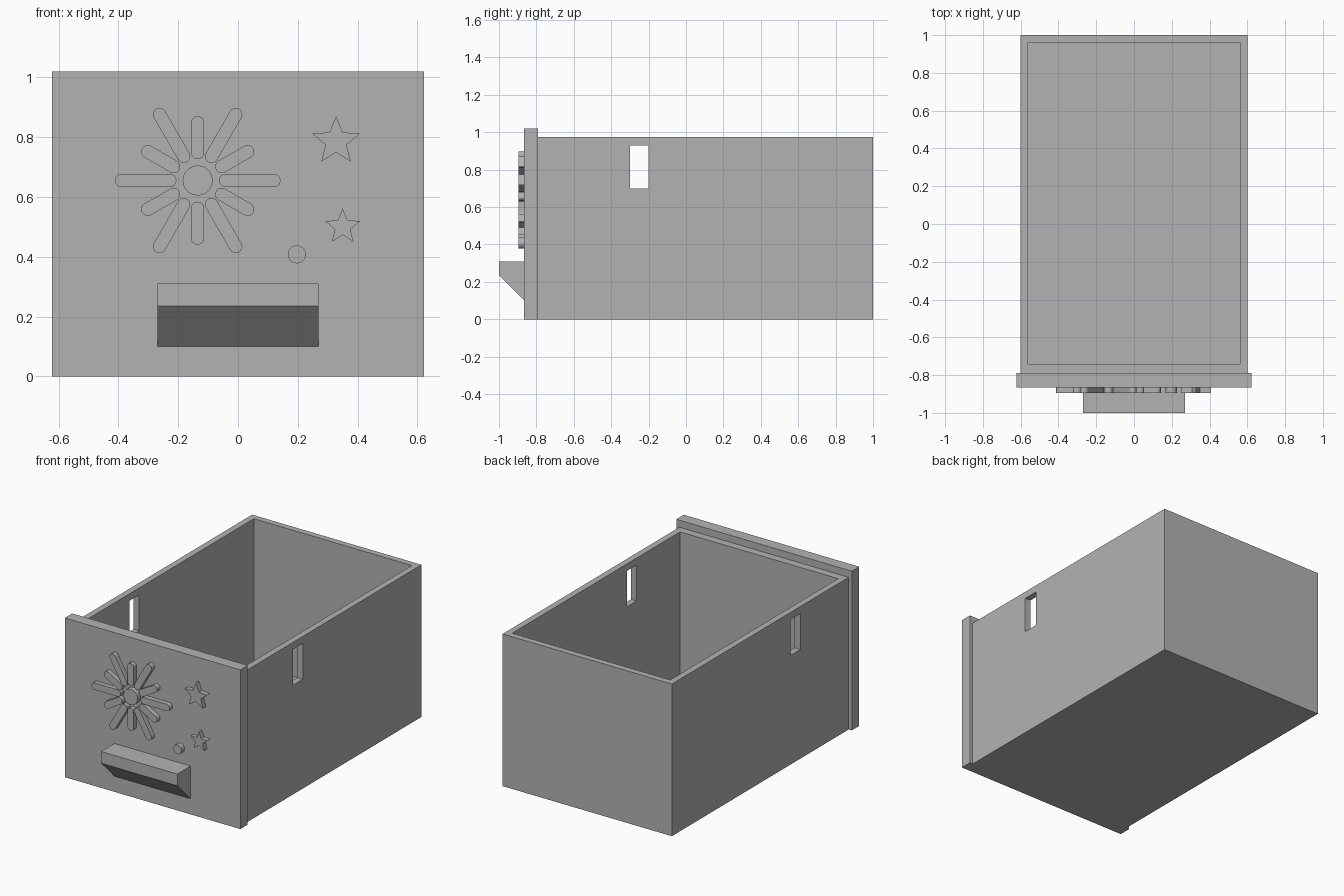
import bpy
import bmesh
from math import sin, cos, pi, radians

default = bpy.data.objects.get("Cube")
if default:
    bpy.data.objects.remove(default, do_unlink=True)

GREY = (0.45, 0.45, 0.45, 1)
grey = bpy.data.materials.new("plain grey")
grey.use_nodes = True
grey.diffuse_color = GREY
grey.node_tree.nodes["Principled BSDF"].inputs["Base Color"].default_value = GREY

PANEL_FRONT, PANEL_BACK = -0.865, -0.79
RELIEF_FRONT = -0.895


def finish(name, bm):
    bmesh.ops.recalc_face_normals(bm, faces=bm.faces)
    mesh = bpy.data.meshes.new(name)
    bm.to_mesh(mesh)
    bm.free()
    mesh.materials.append(grey)
    obj = bpy.data.objects.new(name, mesh)
    bpy.context.collection.objects.link(obj)
    return obj


def prism(name, base, sweep):
    """Extrude a closed 3D outline along the sweep vector."""
    bm = bmesh.new()
    face = bm.faces.new([bm.verts.new(p) for p in base])
    ext = bmesh.ops.extrude_face_region(bm, geom=[face], use_keep_orig=True)
    moved = [g for g in ext["geom"] if isinstance(g, bmesh.types.BMVert)]
    bmesh.ops.translate(bm, verts=moved, vec=sweep)
    return finish(name, bm)


def box(name, x, y, z):
    base = [(x[0], y[0], z[0]), (x[1], y[0], z[0]),
            (x[1], y[1], z[0]), (x[0], y[1], z[0])]
    return prism(name, base, (0, 0, z[1] - z[0]))


def relief(name, outline):
    """Raise an x-z outline from the front panel."""
    base = [(x, RELIEF_FRONT, z) for x, z in outline]
    return prism(name, base, (0, PANEL_FRONT - RELIEF_FRONT, 0))


def arc(cx, cz, r, start, end, steps):
    angles = [start + (end - start) * i / steps for i in range(steps + 1)]
    return [(cx + r * cos(a), cz + r * sin(a)) for a in angles]


def disc(cx, cz, r):
    return arc(cx, cz, r, 0, 2 * pi, 40)[:-1]


def ray(cx, cz, angle, inner, outer, r):
    """Round-ended bar pointing away from the centre."""
    c, s = cos(angle), sin(angle)
    return (arc(cx + c * (outer - r), cz + s * (outer - r), r,
                angle - pi / 2, angle + pi / 2, 10)
            + arc(cx + c * (inner + r), cz + s * (inner + r), r,
                  angle + pi / 2, angle + 3 * pi / 2, 10))


def star(cx, cz, outer, inner):
    points = []
    for i in range(10):
        r, a = (inner if i % 2 else outer), pi / 2 + i * pi / 5
        points.append((cx + r * cos(a), cz + r * sin(a)))
    return points


# Open tray with a slot through both side walls
tray = box("drawer_tray", (-0.6, 0.6), (PANEL_BACK, 1), (0, 0.975))
cutters = [box("cavity_cutter", (-0.56, 0.56), (-0.74, 0.96), (0.04, 1.2)),
           box("slot_cutter", (-0.8, 0.8), (-0.3, -0.2), (0.7, 0.93))]
for cutter in cutters:
    cutter.hide_render = True
    mod = tray.modifiers.new(cutter.name, "BOOLEAN")
    mod.operation, mod.solver, mod.object = "DIFFERENCE", "EXACT", cutter
    bpy.context.view_layer.objects.active = tray
    bpy.ops.object.modifier_apply(modifier=mod.name)
    bpy.data.objects.remove(cutter, do_unlink=True)

# Front panel
box("front_panel", (-0.622, 0.622), (PANEL_FRONT, PANEL_BACK), (0, 1.02))

# Wedge handle
handle_profile = [(PANEL_FRONT, 0.1), (-1, 0.235), (-1, 0.31), (PANEL_FRONT, 0.31)]
prism("handle", [(-0.27, y, z) for y, z in handle_profile], (0.54, 0, 0))

# Sun with alternating long and short rays
SUN = (-0.135, 0.655)
relief("sun_centre", disc(*SUN, 0.05))
for i in range(12):
    length = 0.215 if i % 2 else 0.277
    relief(f"sun_ray_{i + 1}", ray(*SUN, radians(30 * i), 0.071, length, 0.022))

# Stars and dot
relief("large_star", star(0.328, 0.786, 0.084, 0.037))
relief("small_star", star(0.35, 0.5, 0.062, 0.027))
relief("round_dot", disc(0.197, 0.408, 0.03))
